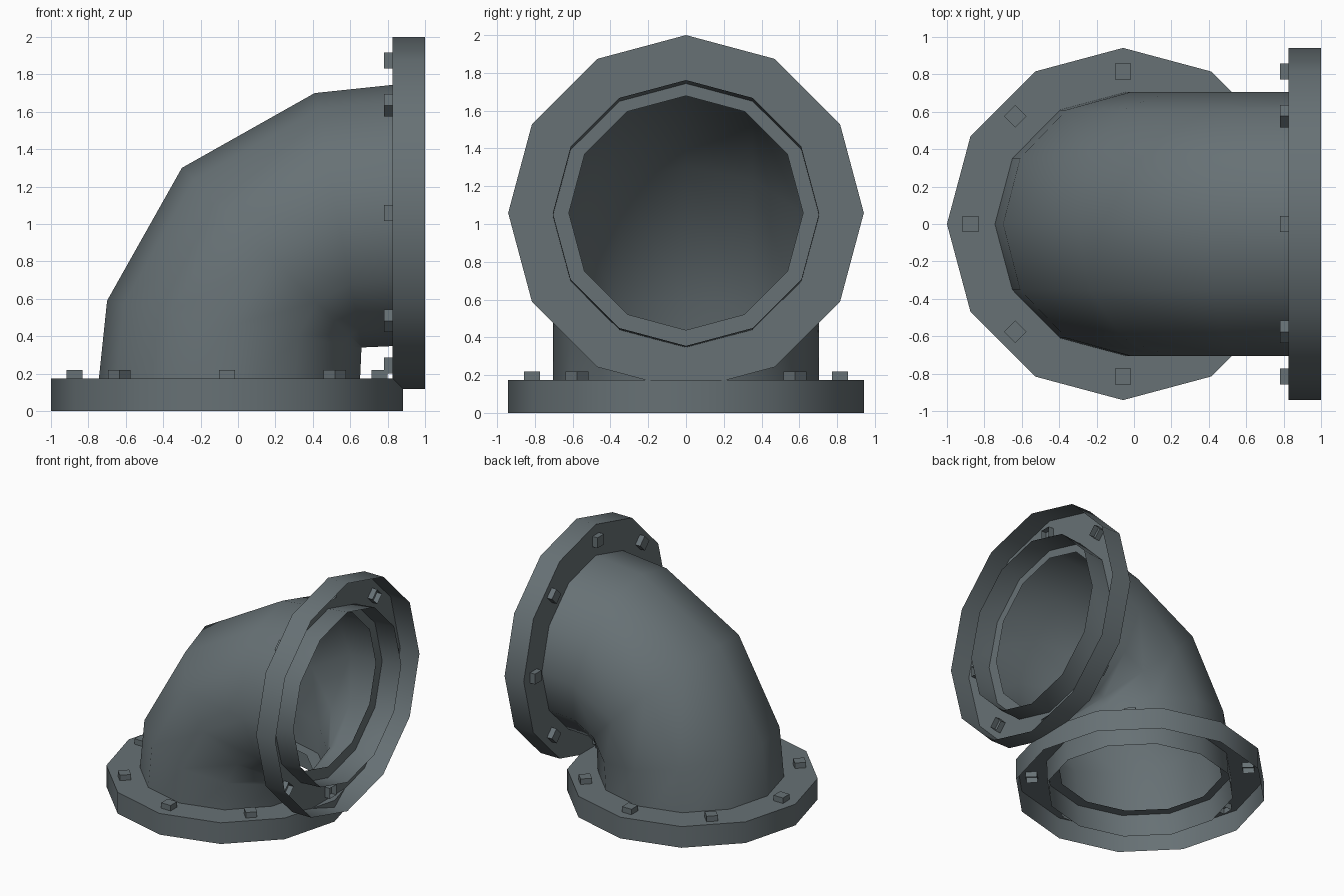
import bpy, math
from mathutils import Vector, Matrix

if "Cube" in bpy.data.objects:
    bpy.data.objects.remove(bpy.data.objects["Cube"])

N = 12            # sides of pipe and flanges
CX = -0.0585      # axis of the lower opening
DEPTH = 0.175     # flange depth

# Dark slate metal
metal = bpy.data.materials.new("dark_metal")
metal.diffuse_color = (0.135, 0.165, 0.177, 1)
metal.use_nodes = True
metal.node_tree.nodes["Principled BSDF"].inputs["Base Color"].default_value = metal.diffuse_color


def add_object(name, verts, faces, matrix=None, smooth=None):
    mesh = bpy.data.meshes.new(name)
    mesh.from_pydata([tuple(v) for v in verts], [], faces)
    if matrix:
        mesh.transform(matrix)
    mesh.update()
    mesh.materials.append(metal)
    obj = bpy.data.objects.new(name, mesh)
    bpy.context.collection.objects.link(obj)
    if smooth:
        bpy.ops.object.select_all(action='DESELECT')
        obj.select_set(True)
        bpy.context.view_layer.objects.active = obj
        bpy.ops.object.shade_smooth_by_angle(angle=math.radians(smooth))
    return obj


def bridge(count):
    return [(r * N + i, r * N + (i + 1) % N, (r + 1) * N + (i + 1) % N, (r + 1) * N + i)
            for r in range(count - 1) for i in range(N)]


def circle(radius, z):
    return [(CX + radius * math.cos(2 * math.pi * i / N),
             radius * math.sin(2 * math.pi * i / N), z) for i in range(N)]


# Elbow pipe: rings given by their inner and outer bend points in x, z
sections = [((0.645, 0), (-0.762, 0)),
            ((0.66, 0.335), (-0.70, 0.59)),
            ((0.66, 0.34), (-0.30, 1.30)),
            ((0.665, 0.34), (0.41, 1.70)),
            ((1.0, 0.355), (1.0, 1.762))]
verts = []
for (ix, iz), (ox, oz) in sections:
    inner, outer = Vector((ix, 0, iz)), Vector((ox, 0, oz))
    mid, half = (inner + outer) / 2, (inner - outer) / 2
    for i in range(N):
        a = 2 * math.pi * i / N
        verts.append(mid + half * math.cos(a) + Vector((0, 0.705 * math.sin(a), 0)))
add_object("elbow_pipe", verts, bridge(len(sections)), smooth=75)

# Second flange is the first one turned about the diagonal of the bend
turn = Matrix(((0, 0, -1, 1), (0, -1, 0, 0), (-1, 0, 0, 1), (0, 0, 0, 1)))

for label, matrix in (("lower", Matrix.Identity(4)), ("side", turn)):
    # Flange: open cup with a ring plate
    rings = circle(0.9415, 0) + circle(0.9415, DEPTH) + circle(0.62, DEPTH)
    add_object(label + "_flange", rings, bridge(3), matrix, smooth=40)

    # Bolts: eight small boxes passing through the plate, open at the hidden end
    verts, faces = [], []
    for k in range(8):
        rot = Matrix.Rotation(k * math.pi / 4, 3, 'Z')
        b = len(verts)
        for z in (DEPTH - 0.045, DEPTH + 0.045):
            for x, y in ((-1, -1), (1, -1), (1, 1), (-1, 1)):
                p = rot @ Vector((0.815 + 0.043 * x, 0.043 * y, z))
                verts.append(p + Vector((CX, 0, 0)))
        faces.append((b + 4, b + 5, b + 6, b + 7))
        faces += [(b + i, b + (i + 1) % 4, b + 4 + (i + 1) % 4, b + 4 + i) for i in range(4)]
    add_object(label + "_bolts", verts, faces, matrix)
